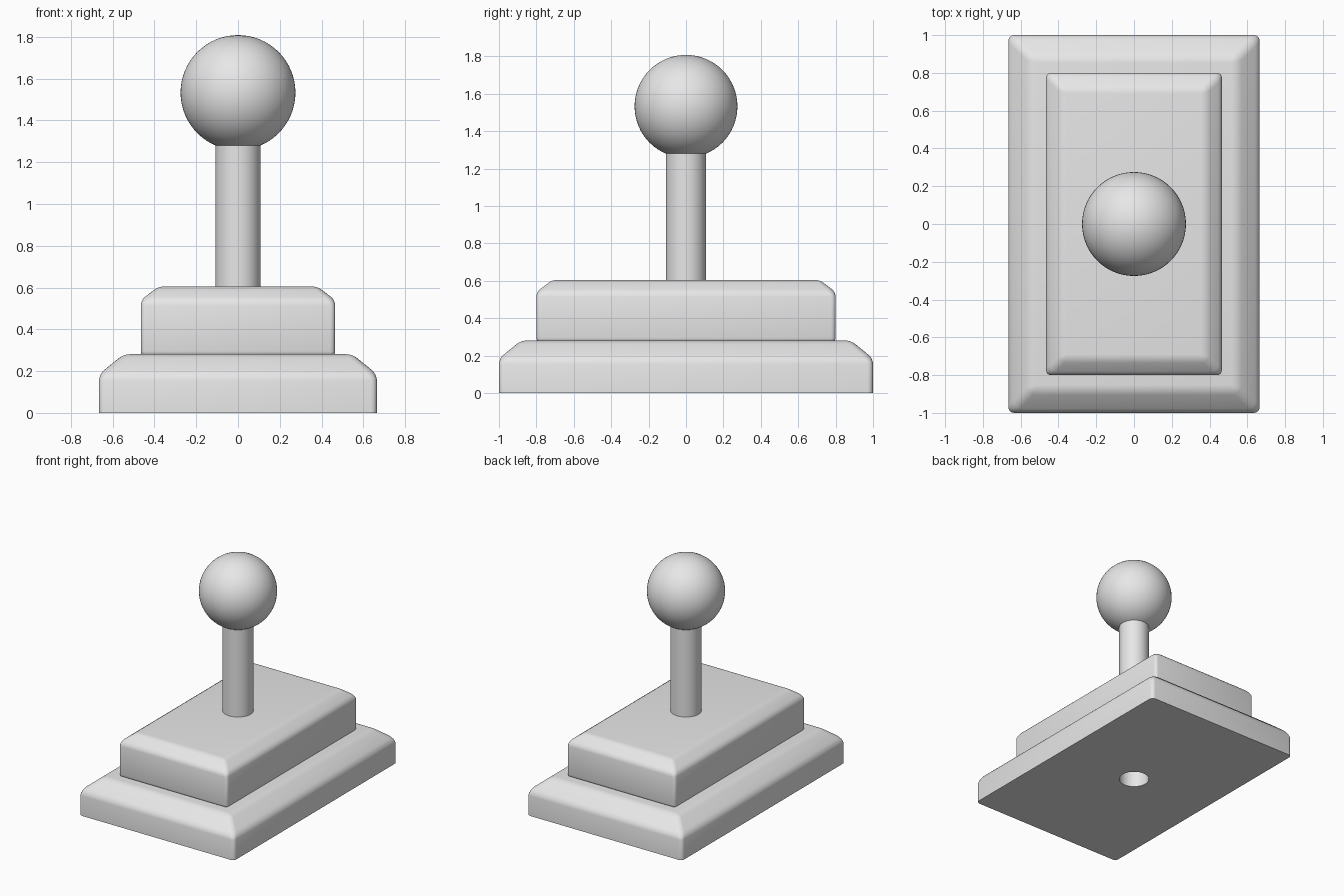
import bpy, bmesh, math

cube = bpy.data.objects.get("Cube")
if cube:
    bpy.data.objects.remove(cube)

grey = bpy.data.materials.new("light_grey")
grey.use_nodes = True
colour = (0.8, 0.8, 0.8, 1)
grey.diffuse_color = colour
grey.node_tree.nodes["Principled BSDF"].inputs["Base Color"].default_value = colour


def finish(obj, name):
    obj.name = name
    obj.data.materials.clear()
    obj.data.materials.append(grey)
    bpy.ops.object.select_all(action='DESELECT')
    obj.select_set(True)
    bpy.context.view_layer.objects.active = obj
    bpy.ops.object.shade_smooth_by_angle(angle=math.radians(35))
    return obj


def tier(name, half_x, half_y, bottom, shoulder, top, inset, rounding):
    """Rectangular block with a sloped, softened top rim."""
    bm = bmesh.new()
    rings = []
    for z, d in ((bottom, 0), (shoulder, 0), (top, inset)):
        x, y = half_x - d, half_y - d
        rings.append([bm.verts.new((sx * x, sy * y, z))
                      for sx, sy in ((-1, -1), (1, -1), (1, 1), (-1, 1))])
    bm.faces.new(rings[0][::-1])
    bm.faces.new(rings[-1])
    for low, high in zip(rings, rings[1:]):
        for i in range(4):
            j = (i + 1) % 4
            bm.faces.new((low[i], low[j], high[j], high[i]))
    # Soften every edge except the flat underside
    edges = [e for e in bm.edges if max(v.co.z for v in e.verts) > bottom]
    bmesh.ops.bevel(bm, geom=edges, offset=rounding, segments=4,
                    profile=0.5, affect='EDGES', clamp_overlap=True)
    mesh = bpy.data.meshes.new(name)
    bm.to_mesh(mesh)
    bm.free()
    obj = bpy.data.objects.new(name, mesh)
    bpy.context.collection.objects.link(obj)
    return obj


def cylinder(radius, low, high):
    bpy.ops.mesh.primitive_cylinder_add(vertices=64, radius=radius, depth=high - low,
                                        location=(0, 0, (low + high) / 2))
    return bpy.context.object


# Stepped base with a bore in its underside
shaft_radius = 0.108
bore = cylinder(shaft_radius, -0.1, 0.55)
bore.name = "bore_cutter"
bore.hide_render = True
bore.hide_set(True)

base = tier("lower_base", 0.665, 1.0, 0, 0.185, 0.281, 0.118, 0.03)
plinth = tier("upper_base", 0.465, 0.8, 0.27, 0.54, 0.605, 0.085, 0.025)
for obj in (base, plinth):
    finish(obj, obj.name)
    cut = obj.modifiers.new("bore", 'BOOLEAN')
    cut.object = bore
    cut.solver = 'EXACT'
    bpy.ops.object.modifier_move_to_index(modifier="bore", index=0)

# Lever shaft and ball knob
finish(cylinder(shaft_radius, 0.58, 1.32), "lever_shaft")
bpy.ops.mesh.primitive_uv_sphere_add(segments=64, ring_count=32, radius=0.275,
                                     location=(0, 0, 1.533))
finish(bpy.context.object, "ball_knob")
